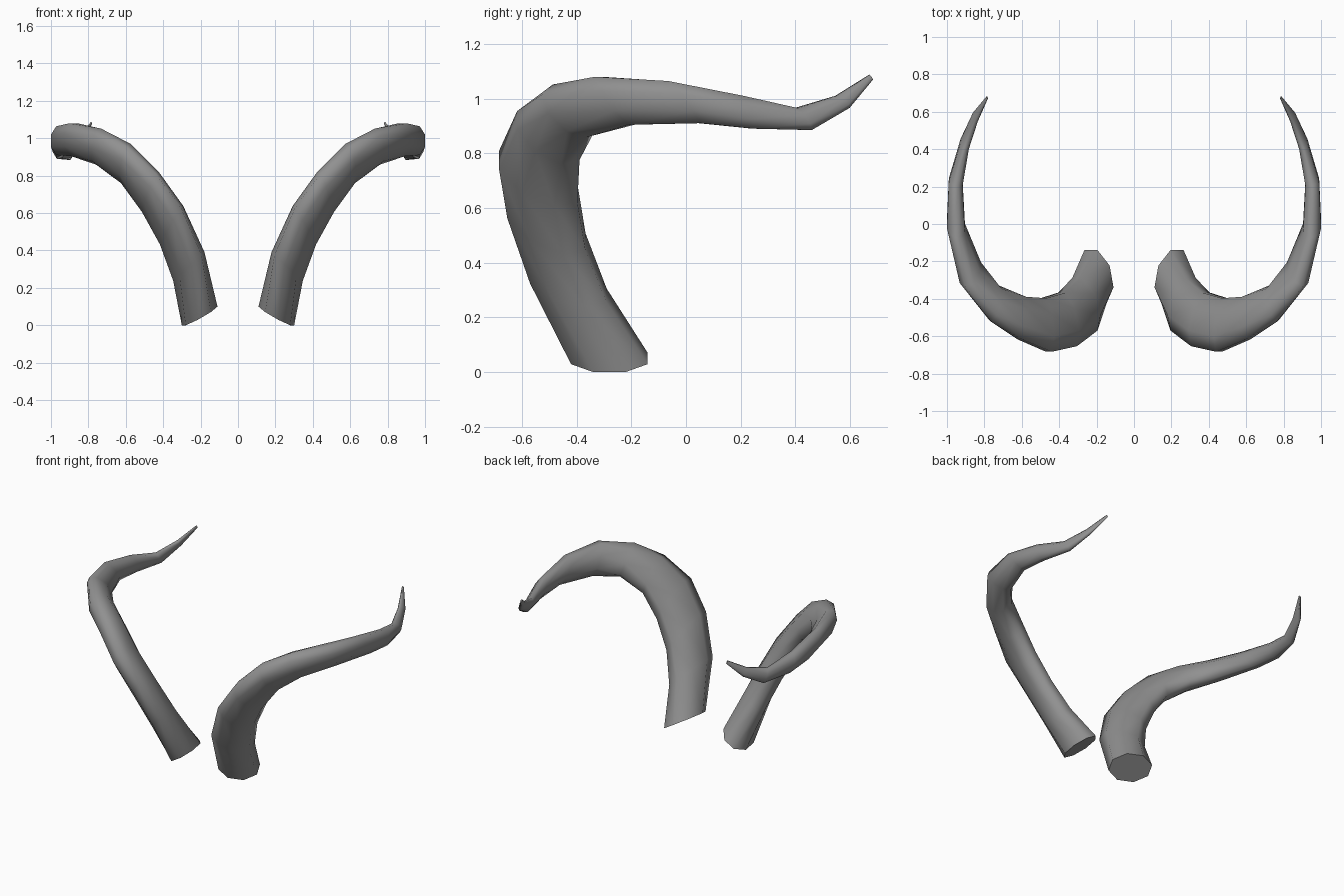
import bpy, bmesh, math
from mathutils import Vector

if "Cube" in bpy.data.objects:
    bpy.data.objects.remove(bpy.data.objects["Cube"])

SIDES = 8

# Horn cross-sections: centre, outward half-axis, upward half-axis
RINGS = [
    ((.205, -.28, .050), (-.025, -.14, .00), (-.085, .00, .050)),
    ((.263, -.43, .315), (-.04, -.14, .035), (-.067, .00, .062)),
    ((.355, -.51, .535), (-.03, -.143, .06), (-.050, .00, .078)),
    ((.470, -.54, .715), (-.015, -.143, .060), (-.038, .00, .083)),
    ((.600, -.503, .865), (.010, -.114, .055), (-.030, .00, .082)),
    ((.745, -.425, .955), (.028, -.088, .025), (-.025, -.025, .086)),
    ((.875, -.260, .992), (.055, -.030, .00), (.005, -.06, .0875)),
    ((.952, -.010, .987), (.048, .012, .00), (.000, -.06, .077)),
    ((.953, .225, .950), (.037, .010, .00), (.000, -.02, .060)),
    ((.905, .428, .925), (.022, .017, .00), (.000, -.025, .040)),
    ((.848, .572, .988), (.013, .015, .00), (.000, -.02, .022)),
    ((.785, .676, 1.078), (.004, .003, .00), (.000, -.006, .009)),
]

# Loft the octagonal rings into one horn
bm = bmesh.new()
fit = 1 / math.cos(math.pi / SIDES)
loops = []
for c, a, b in RINGS:
    c, a, b = Vector(c), Vector(a) * fit, Vector(b) * fit
    loop = []
    for i in range(SIDES):
        t = 2 * math.pi * (i + .5) / SIDES
        loop.append(bm.verts.new(c + a * math.cos(t) + b * math.sin(t)))
    loops.append(loop)
for lo, hi in zip(loops, loops[1:]):
    for i in range(SIDES):
        j = (i + 1) % SIDES
        bm.faces.new((lo[i], lo[j], hi[j], hi[i])).smooth = True

# Close the base and the tip with sharp-edged caps
for loop in (loops[0], loops[-1]):
    cap = bm.faces.new(loop)
    for e in cap.edges:
        e.smooth = False
bmesh.ops.recalc_face_normals(bm, faces=bm.faces)

mesh = bpy.data.meshes.new("horns")
bm.to_mesh(mesh)
bm.free()
horns = bpy.data.objects.new("horns", mesh)
bpy.context.collection.objects.link(horns)

# Dark grey horn colour
grey = bpy.data.materials.new("dark_grey")
grey.diffuse_color = (.28, .28, .28, 1)
grey.use_nodes = True
grey.node_tree.nodes["Principled BSDF"].inputs["Base Color"].default_value = grey.diffuse_color
mesh.materials.append(grey)

# Mirror to make the pair
mirror = horns.modifiers.new("pair", 'MIRROR')
mirror.use_axis[0] = True
mirror.use_mirror_merge = False
